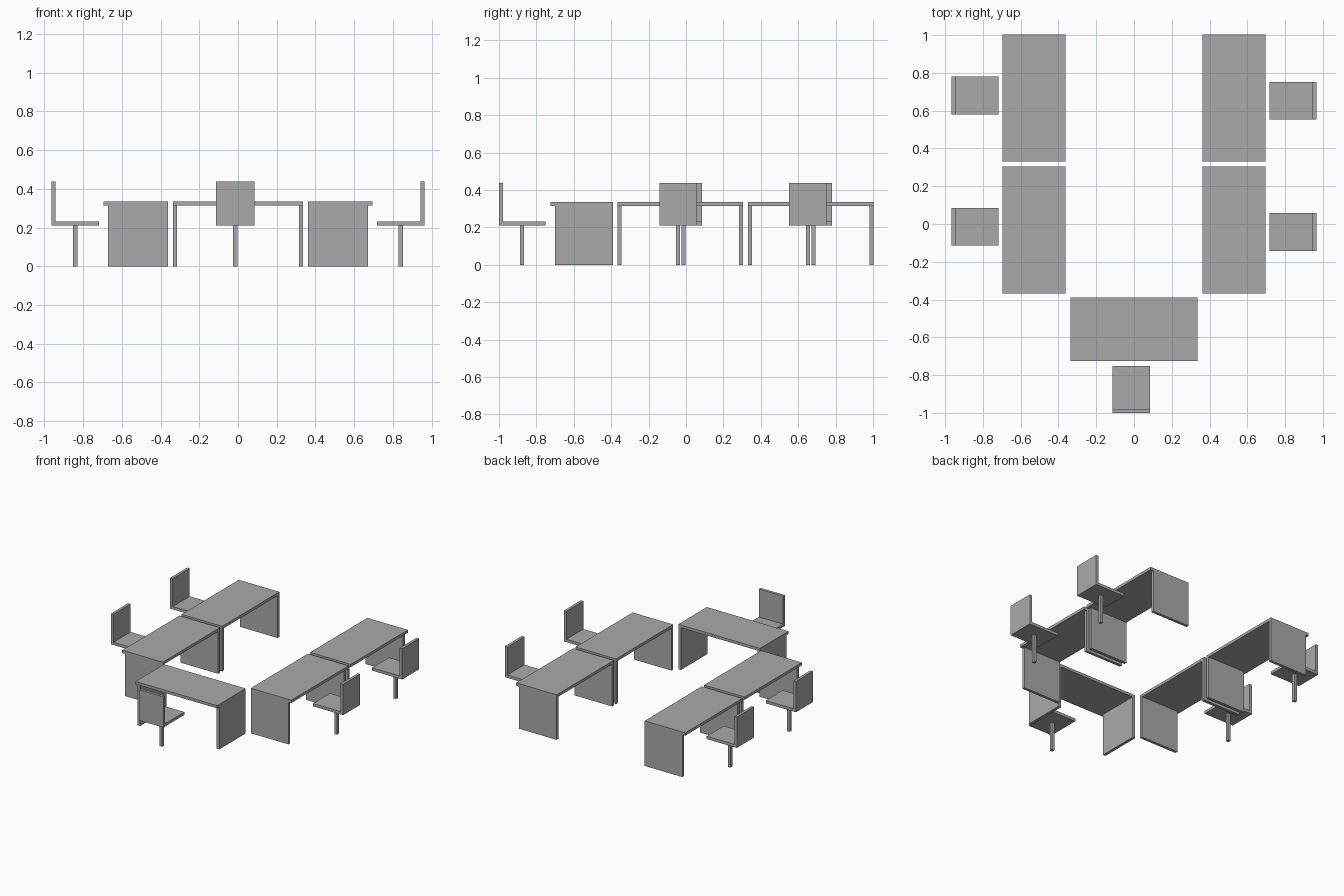
import bpy
from math import radians
from mathutils import Matrix

cube = bpy.data.objects.get("Cube")
if cube:
    bpy.data.objects.remove(cube, do_unlink=True)

grey = bpy.data.materials.new("plain grey")
grey.use_nodes = True
grey.diffuse_color = (0.4, 0.4, 0.4, 1)
grey.node_tree.nodes["Principled BSDF"].inputs["Base Color"].default_value = grey.diffuse_color

THICK = 0.021


def box(name, x, y, z, place):
    """Box from (min, max) ranges, moved by the matrix place."""
    bpy.ops.mesh.primitive_cube_add(size=1)
    ob = bpy.context.object
    ob.name = ob.data.name = name
    size = [hi - lo for lo, hi in (x, y, z)]
    middle = [(hi + lo) / 2 for lo, hi in (x, y, z)]
    ob.data.transform(Matrix.Translation(middle) @ Matrix.Diagonal((*size, 1)))
    ob.matrix_world = place
    ob.data.materials.append(grey)


def placement(x, y, turn):
    return Matrix.Translation((x, y, 0)) @ Matrix.Rotation(radians(turn), 4, 'Z')


def desk(name, x, y, turn):
    """Slab top on two end panels; the top overhangs towards the user (-y)."""
    place = placement(x, y, turn)
    w, d, top = 0.336, 0.167, 0.335
    box(name + "_top", (-w, w), (-d, d), (top - THICK, top), place)
    box(name + "_left_panel", (w - THICK, w), (0.024 - d, d), (0, top - THICK), place)
    box(name + "_right_panel", (-w, THICK - w), (0.024 - d, d), (0, top - THICK), place)


def chair(name, x, y, turn):
    """Square seat and back on a single post, backrest at -y."""
    place = placement(x, y, turn)
    w, d, low = 0.1, 0.124, 0.21
    box(name + "_seat", (-w, w), (THICK - d, d), (low, low + THICK), place)
    box(name + "_back", (-w, w), (-d, THICK - d), (low, 0.439), place)
    box(name + "_post", (-0.011, 0.011), (-0.011, 0.011), (0, low), place)


# Head desk and its chair
desk("head_desk", 0, -0.557, 0)
chair("head_chair", -0.014, -0.876, 0)

# Two rows of desks facing each other, with chairs on the outside
for side, s, shift in (("left", 1, -0.029), ("right", -1, 0)):
    for row, desk_y, chair_y in (("front", -0.031, -0.014), ("back", 0.667, 0.681)):
        desk(f"{side}_{row}_desk", s * 0.529, desk_y, s * 90)
        chair(f"{side}_{row}_chair", s * 0.841, chair_y + shift, s * 90)
